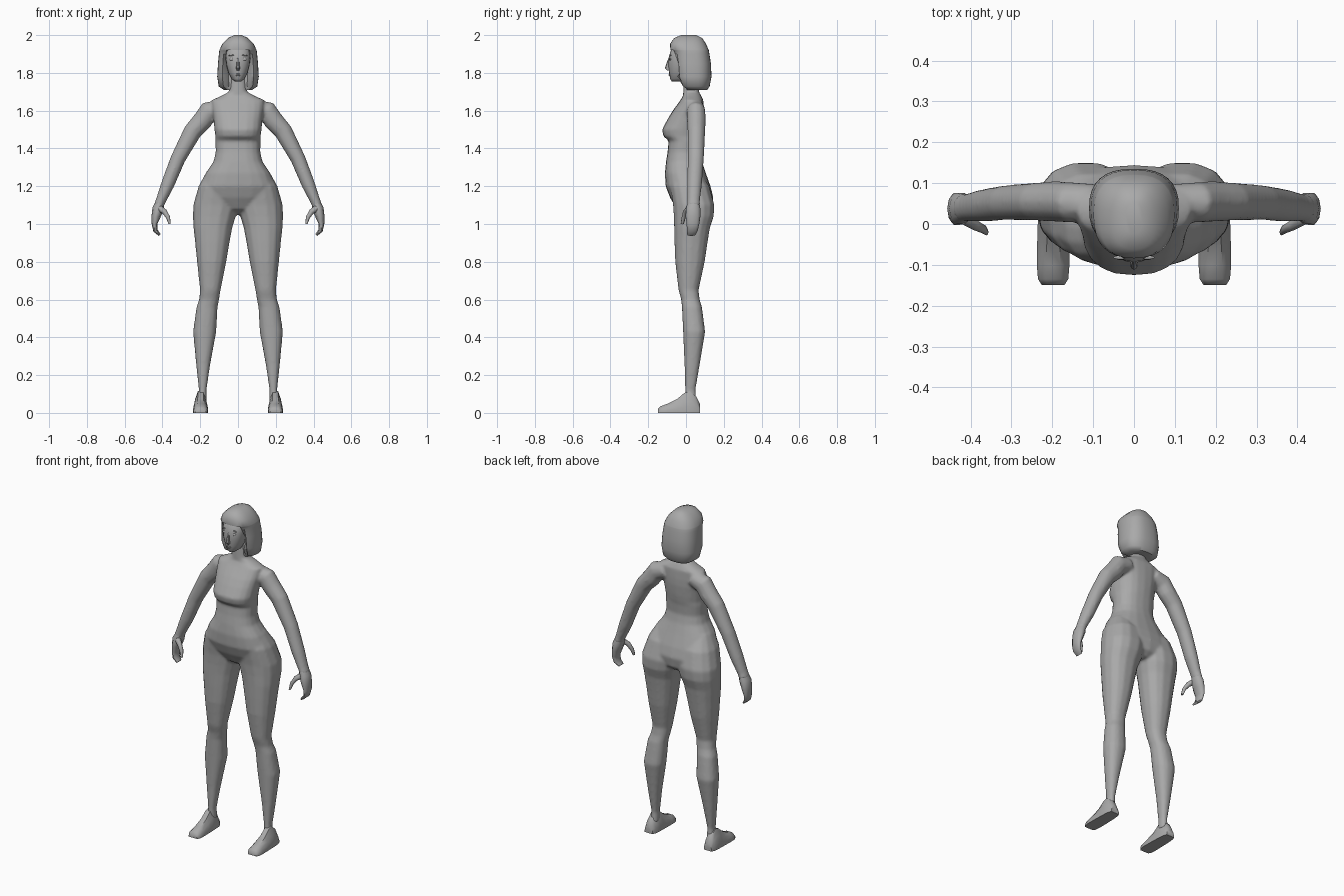
import bpy, bmesh, math
from mathutils import Vector

grey = bpy.data.materials.new("plain grey")
grey.diffuse_color = (0.4, 0.4, 0.4, 1)


def se(v, p):
    return math.copysign(abs(v) ** (2 / p), v)


def flat_ring(z, x0, x1, yf, yb, n=16, p=2.3):
    """Horizontal rounded ring between x0..x1 and yf..yb."""
    cx, cy, rx, ry = (x0 + x1) / 2, (yf + yb) / 2, (x1 - x0) / 2, (yb - yf) / 2
    a = [2 * math.pi * i / n for i in range(n)]
    return [Vector((cx + rx * se(math.cos(t), p), cy + ry * se(math.sin(t), p), z)) for t in a]


def tube_rings(path, n=10):
    """Rings square to a path of (x, y, z, in-plane radius, y radius)."""
    pts = [Vector(q[:3]) for q in path]
    rings = []
    for i, q in enumerate(path):
        t = pts[min(i + 1, len(pts) - 1)] - pts[max(i - 1, 0)]
        nrm = t.cross(Vector((0, 1, 0))).normalized()
        rings.append([pts[i] + nrm * q[3] * math.cos(2 * math.pi * k / n)
                      + Vector((0, q[4] * math.sin(2 * math.pi * k / n), 0)) for k in range(n)])
    return rings


def loft(bm, rings, s=1):
    vs = [[bm.verts.new((p.x * s, p.y, p.z)) for p in r] for r in rings]
    n = len(vs[0])
    faces = []
    for a, b in zip(vs, vs[1:]):
        for i in range(n):
            j = (i + 1) % n
            faces.append(bm.faces.new((a[i], a[j], b[j], b[i])))
    faces.append(bm.faces.new(vs[0][::-1]))
    faces.append(bm.faces.new(vs[-1]))
    bmesh.ops.recalc_face_normals(bm, faces=faces)


def make(name, lofts, angle=50, remesh=0):
    bm = bmesh.new()
    for rings, s in lofts:
        loft(bm, rings, s)
    me = bpy.data.meshes.new(name)
    bm.to_mesh(me)
    bm.free()
    me.materials.append(grey)
    ob = bpy.data.objects.new(name, me)
    bpy.context.collection.objects.link(ob)
    bpy.ops.object.select_all(action='DESELECT')
    ob.select_set(True)
    bpy.context.view_layer.objects.active = ob
    if remesh:
        m = ob.modifiers.new("merge", 'REMESH')
        m.mode, m.voxel_size = 'VOXEL', remesh
        sm = ob.modifiers.new("blend", 'SMOOTH')
        sm.factor, sm.iterations = 0.5, 5
        bpy.ops.object.modifier_apply(modifier="merge")
        bpy.ops.object.modifier_apply(modifier="blend")
    bpy.ops.object.shade_smooth_by_angle(angle=math.radians(angle))
    return ob


# Torso and neck: height, half width, front, back
torso = [flat_ring(z, -w, w, f, b, 20, 2.4) for z, w, f, b in [
    (1.79, .045, -.01, .07), (1.70, .048, -.015, .068), (1.68, .085, -.015, .08),
    (1.655, .14, -.03, .092), (1.60, .135, -.07, .095), (1.56, .13, -.095, .095),
    (1.50, .125, -.127, .09), (1.465, .12, -.12, .085), (1.44, .12, -.092, .08),
    (1.38, .118, -.098, .075), (1.33, .13, -.106, .085), (1.27, .17, -.112, .105),
    (1.20, .20, -.108, .13), (1.14, .19, -.085, .145), (1.08, .10, -.05, .135),
    (1.05, .03, 0, .10)]]

# Leg: height, inner x, outer x, front, back
leg = [flat_ring(*r, n=14) for r in [
    (1.28, .04, .165, -.06, .07), (1.20, .0, .209, -.085, .125), (1.10, -.002, .237, -.07, .152),
    (1.04, .012, .239, -.066, .148), (.98, .03, .236, -.064, .128), (.90, .045, .227, -.062, .115),
    (.80, .062, .217, -.058, .10), (.65, .092, .201, -.04, .067), (.60, .10, .206, -.026, .073),
    (.56, .108, .22, -.022, .085), (.43, .115, .238, -.016, .102), (.25, .148, .221, -.008, .072),
    (.12, .167, .207, -.005, .05), (.06, .165, .212, -.005, .055)]]

# Arm from shoulder to wrist
arm = tube_rings([
    (.09, .053, 1.615, .045, .045), (.155, .053, 1.595, .056, .05), (.19, .055, 1.545, .053, .05),
    (.24, .055, 1.49, .049, .047), (.318, .052, 1.345, .040, .043), (.372, .045, 1.21, .036, .04),
    (.41, .04, 1.12, .027, .034), (.42, .04, 1.095, .027, .036)], 12)

make("body", [(torso, 1)] + [(r, s) for s in (1, -1) for r in (leg, arm)], 80, .008)

# Hands: cupped mitten fingers and a thumb
fingers = tube_rings([
    (.407, .04, 1.13, .02, .028), (.424, .038, 1.08, .03, .040), (.434, .037, 1.04, .024, .041),
    (.442, .037, 1.0, .015, .035), (.437, .033, .965, .012, .03), (.415, .028, .942, .007, .022)])
thumb = tube_rings([
    (.418, .018, 1.085, .018, .02), (.39, -.002, 1.066, .014, .014),
    (.37, -.012, 1.035, .011, .011), (.362, -.02, 1.0, .006, .008)], 8)
# Feet: sections along y with a wide sole: y, half width, height, top half width
foot = []
for y, w, h, t in [(.075, .026, .045, .015), (.055, .034, .085, .018), (.02, .037, .115, .02),
                   (-.01, .038, .105, .02), (-.045, .039, .075, .022), (-.10, .04, .048, .026),
                   (-.135, .037, .035, .026), (-.149, .028, .02, .02)]:
    foot.append([Vector((.198 + dx, y, z)) for dx, z in [
        (-w, 0), (w, 0), (w, h * .3), ((w + t) / 2, h * .65), (t * .7, h),
        (-t * .7, h), (-(w + t) / 2, h * .65), (-w, h * .3)]])
for s, side in ((1, "left"), (-1, "right")):
    make(side + "_hand", [(fingers, s), (thumb, s)], 60)
    make(side + "_foot", [(foot, s)], 50)

# Face
face = [flat_ring(z, -w, w, f, b, 20, 2.2) for z, w, f, b in [
    (1.755, .018, -.075, -.01), (1.768, .034, -.084, .02), (1.80, .051, -.089, .03),
    (1.84, .061, -.094, .03), (1.88, .066, -.092, .03), (1.92, .064, -.08, .03),
    (1.94, .05, -.065, .03)]]
nose = [flat_ring(z, -w, w, f, -.08, 8) for z, w, f in [
    (1.88, .005, -.093), (1.825, .010, -.112), (1.812, .008, -.10)]]
make("face", [(face, 1)], 60)
make("nose", [(nose, 1)], 40)

# Bob hair: solid shell with a recess in front for the face
hair = []
for z, w, f, b in [
        (1.71, .075, .0, .112), (1.728, .102, -.035, .125), (1.78, .110, -.058, .135),
        (1.85, .106, -.063, .132), (1.90, .101, -.07, .124), (1.918, .099, -.078, .121),
        (1.922, .098, -.083, .12), (1.955, .082, -.084, .105), (1.985, .052, -.062, .085),
        (2.0, .02, -.025, .055)]:
    ring = flat_ring(z, -w, w, f, b, 32, 2.5)
    if z < 1.92:
        opening = .068 if z < 1.9 else .06
        for p in ring:
            if abs(p.x) < opening and p.y < 0:
                p.y = 0
    hair.append(ring)
make("hair", [(hair, 1)], 50)


# Small face features as flattened balls
def ball(name, x, y, z, sx, sy, sz, tilt=0):
    bpy.ops.mesh.primitive_uv_sphere_add(segments=12, ring_count=8, radius=1,
                                         location=(x, y, z), rotation=(0, tilt, 0))
    ob = bpy.context.object
    ob.name = name
    ob.scale = (sx, sy, sz)
    ob.data.materials.append(grey)
    bpy.ops.object.shade_smooth_by_angle(angle=math.radians(60))


for s in (1, -1):
    ball("eye", s * .033, -.083, 1.872, .013, .005, .008)
    ball("eyebrow", s * .033, -.082, 1.893, .018, .005, .003, s * .12)
ball("upper_lip", 0, -.087, 1.793, .014, .006, .003)
ball("lower_lip", 0, -.086, 1.787, .012, .006, .004)
